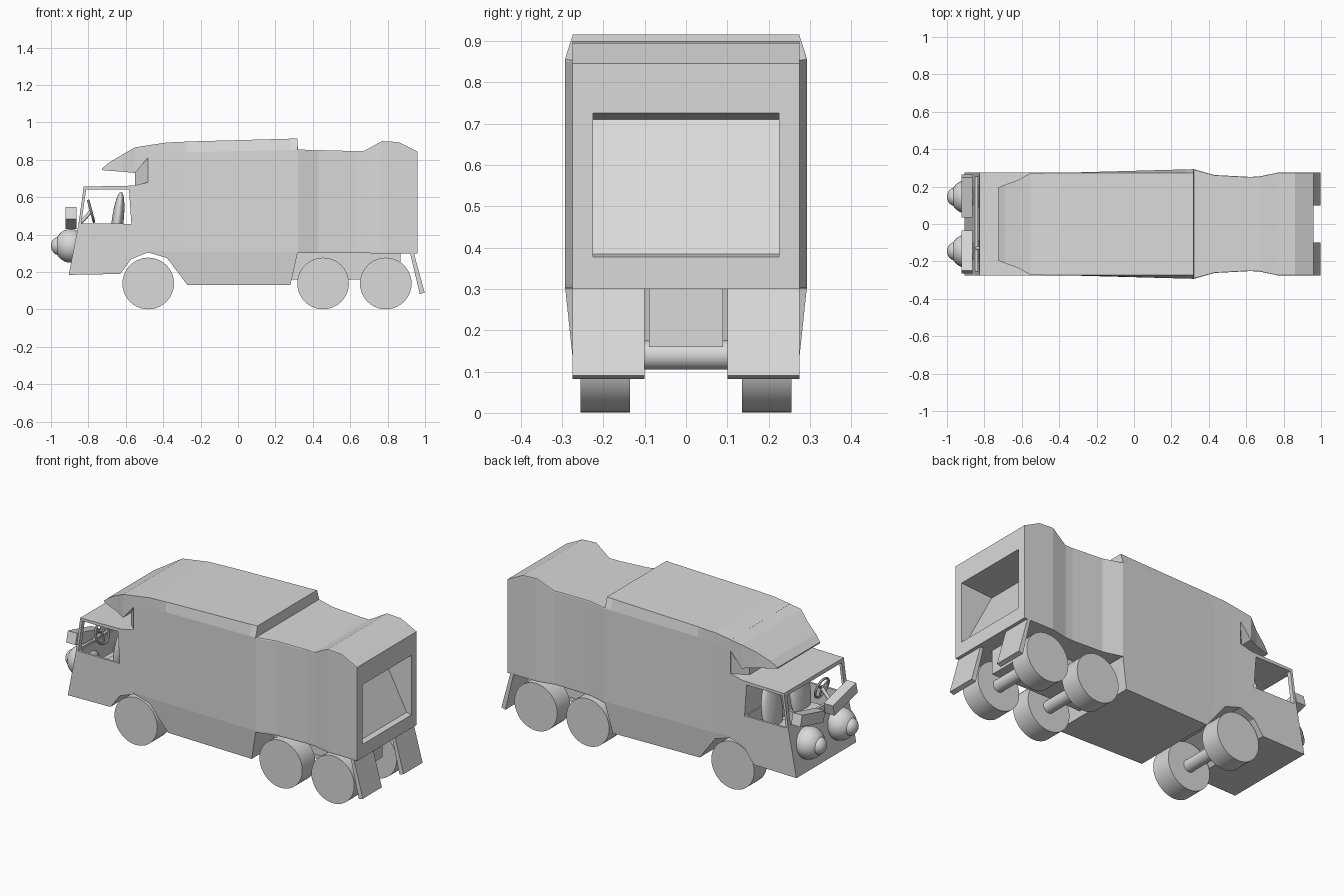
import bpy, bmesh, math
from mathutils import Matrix, Vector

cube = bpy.data.objects.get("Cube")
if cube:
    bpy.data.objects.remove(cube, do_unlink=True)

grey = bpy.data.materials.new("plain grey")
grey.use_nodes = True
grey.diffuse_color = (0.7, 0.7, 0.7, 1)
grey.node_tree.nodes["Principled BSDF"].inputs["Base Color"].default_value = (0.7, 0.7, 0.7, 1)


def finish(name, bm, smooth=False):
    bmesh.ops.recalc_face_normals(bm, faces=bm.faces)
    mesh = bpy.data.meshes.new(name)
    bm.to_mesh(mesh)
    bm.free()
    mesh.materials.append(grey)
    obj = bpy.data.objects.new(name, mesh)
    bpy.context.collection.objects.link(obj)
    if smooth:
        bpy.ops.object.select_all(action="DESELECT")
        obj.select_set(True)
        bpy.context.view_layer.objects.active = obj
        bpy.ops.object.shade_smooth_by_angle(angle=math.radians(40))
    return obj


def loft(name, sections):
    """Skin a row of closed cross-sections and cap both ends."""
    bm = bmesh.new()
    rings = [[bm.verts.new(p) for p in s] for s in sections]
    n = len(rings[0])
    for a, b in zip(rings, rings[1:]):
        for i in range(n):
            j = (i + 1) % n
            bm.faces.new((a[i], a[j], b[j], b[i]))
    bm.faces.new(rings[0])
    bm.faces.new(rings[-1][::-1])
    return finish(name, bm)


def prism(name, profile, y0, y1):
    return loft(name, [[(x, y, z) for x, z in profile] for y in (y0, y1)])


def box(name, centre, size, tilt=0):
    bm = bmesh.new()
    m = Matrix.Translation(centre) @ Matrix.Rotation(tilt, 4, "X") @ Matrix.Diagonal((*size, 1))
    bmesh.ops.create_cube(bm, size=1, matrix=m)
    return finish(name, bm)


def ball(name, centre, radii, tilt=0):
    bm = bmesh.new()
    m = Matrix.Translation(centre) @ Matrix.Rotation(tilt, 4, "Y") @ Matrix.Diagonal((*radii, 1))
    bmesh.ops.create_uvsphere(bm, u_segments=24, v_segments=14, radius=1, matrix=m)
    return finish(name, bm, True)


def rod(name, a, b, radius, sides=32):
    a, b = Vector(a), Vector(b)
    d = b - a
    bm = bmesh.new()
    m = Matrix.Translation((a + b) / 2) @ d.to_track_quat("Z", "Y").to_matrix().to_4x4()
    bmesh.ops.create_cone(bm, cap_ends=True, segments=sides, radius1=radius,
                          radius2=radius, depth=d.length, matrix=m)
    return finish(name, bm, True)


def cut(target, cutter):
    mod = target.modifiers.new("cut", "BOOLEAN")
    mod.operation, mod.solver, mod.object = "DIFFERENCE", "EXACT", cutter
    bpy.context.view_layer.objects.active = target
    bpy.ops.object.modifier_apply(modifier=mod.name)
    bpy.data.objects.remove(cutter, do_unlink=True)


# Cargo body: x, bottom, half width, shoulder height, top, roof half width
stations = [
    (-.48, .305, .275, .83, .878, .274),
    (-.38, .275, .275, .835, .893, .274),
    (-.30, .170, .276, .84, .896, .274),
    (-.27, .130, .277, .84, .898, .274),
    (.28, .130, .292, .853, .913, .274),
    (.318, .300, .293, .855, .915, .274),
    (.32, .302, .293, .85, .855, .29),
    (.43, .302, .262, .848, .852, .26),
    (.62, .301, .252, .843, .847, .25),
    (.67, .301, .254, .842, .846, .252),
    (.77, .300, .275, .896, .9, .274),
    (.86, .300, .275, .89, .895, .274),
    (.96, .300, .275, .84, .845, .274),
]
sections = []
for x, zb, w, zs, zt, wt in stations:
    knee = max(.31, zb + .01)
    foot = w - .018 * (knee - zb) / .18
    half = [(foot, zb), (w, knee), (w, zs), (wt, zt)]
    sections.append([(x, y, z) for y, z in half] + [(x, -y, z) for y, z in half[::-1]])
body = loft("cargo_body", sections)
cut(body, prism("hopper_cutter", [(1.0, .368), (.93, .385), (.76, .71), (1.0, .728)], -.225, .225))

# Cab shell with open windows
cab = prism("cab", [(-.905, .185), (-.63, .19), (-.57, .27), (-.48, .305), (-.48, .68),
                    (-.56, .662), (-.825, .657), (-.852, .46)], -.275, .275)
cut(cab, prism("cavity_cutter", [(-.855, .32), (-.832, .46), (-.806, .638),
                                 (-.58, .638), (-.575, .32)], -.262, .262))
cut(cab, prism("side_window_cutter", [(-.838, .46), (-.812, .642), (-.583, .642), (-.57, .458)], -.4, .4))
cut(cab, box("windscreen_cutter", (-.88, 0, .554), (.2, .5, .165)))

# Neck and overhanging visor above the cab
plan = [(-.478, .274), (-.55, .2), (-.55, -.2), (-.478, -.274)]
loft("neck", [[(x, y, z) for x, y in plan] for z in (.65, .85)])
visor = [(-.728, .195, .745, .752), (-.69, .21, .742, .785), (-.62, .235, .737, .827),
         (-.55, .274, .73, .867), (-.478, .274, .815, .878)]
loft("visor", [[(x, w, lo), (x, w, hi), (x, -w, hi), (x, -w, lo)] for x, w, lo, hi in visor])

# Running gear
box("chassis", (.57, 0, .235), (.6, .18, .15))
for label, x in (("front", -.48), ("middle", .455), ("rear", .79)):
    rod(label + "_axle", (x, -.15, .14), (x, .15, .14), .035)
    for side, s in (("left", 1), ("right", -1)):
        rod(f"{label}_{side}_wheel", (x, s * .135, .139), (x, s * .255, .139), .138, 40)

# Paired parts on both sides
for side, s in (("left", 1), ("right", -1)):
    prism(side + "_mudflap", [(.92, .302), (.94, .302), (.998, .09), (.972, .082)], s * .1, s * .275)
    ball(side + "_eye", (-.895, s * .145, .34), (.085, .09, .09))
    ball(side + "_pupil", (-.955, s * .145, .34), (.045, .05, .05))
    box(side + "_brow", (-.893, s * .15, .488), (.06, .22, .065), s * .25)
    ball(side + "_seat_back", (-.645, s * .13, .46), (.032, .085, .17), .12)
    box(side + "_seat_cushion", (-.69, s * .13, .35), (.13, .16, .06))

# Steering wheel with spokes and column
centre = Vector((-.785, -.13, .525))
tilt = Matrix.Rotation(math.radians(75), 4, "Y")
bpy.ops.mesh.primitive_torus_add(location=centre, rotation=tilt.to_euler(), major_radius=.058,
                                 minor_radius=.007, major_segments=24, minor_segments=8)
wheel = bpy.context.object
wheel.name = "steering_wheel"
wheel.data.materials.append(grey)
for i in range(3):
    a = math.tau * i / 3
    rod(f"steering_spoke_{i}", centre, centre + tilt @ Vector((.056 * math.cos(a), .056 * math.sin(a), 0)), .006, 8)
rod("steering_column", centre, (-.845, -.13, .46), .01, 12)
